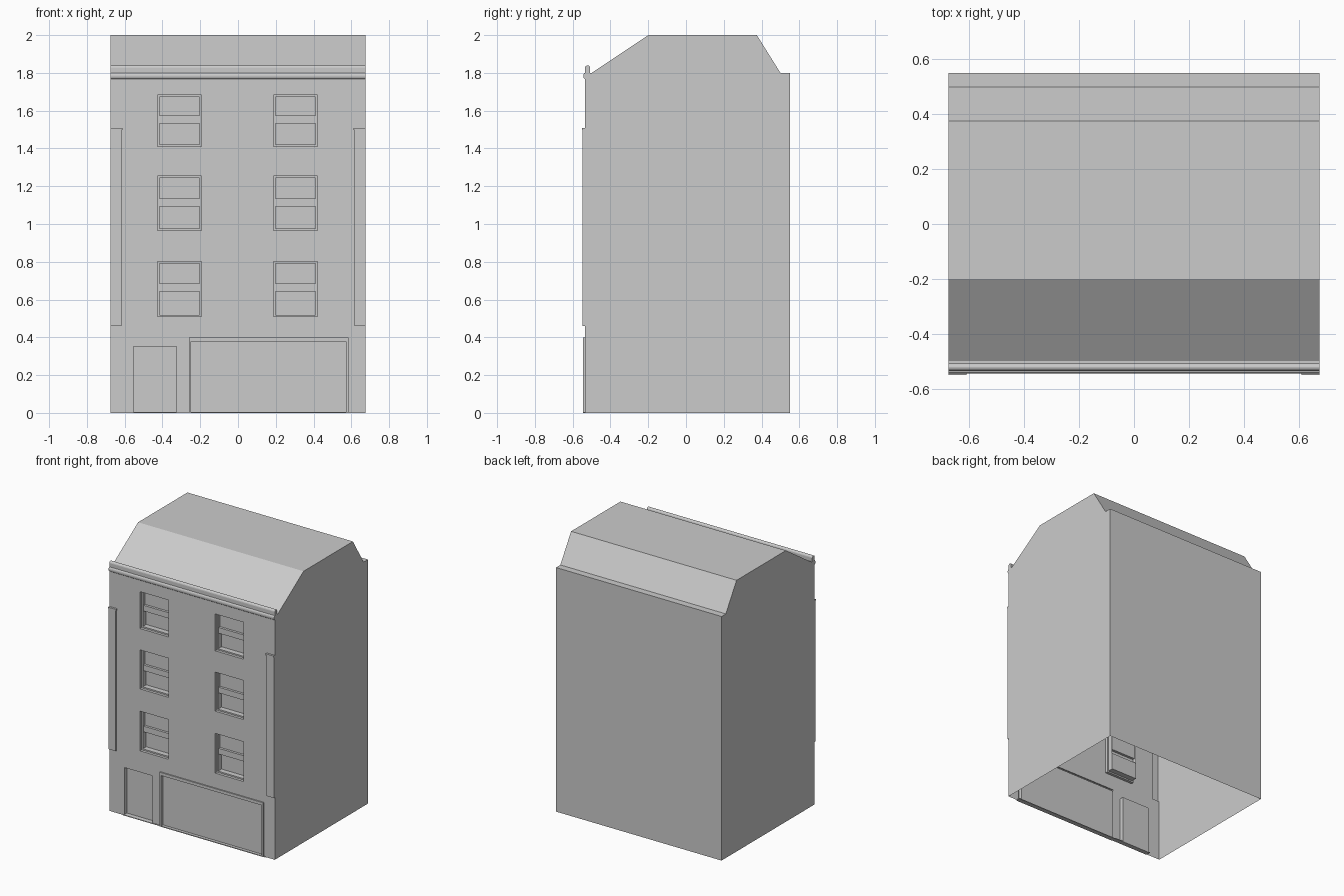
import bpy, bmesh, math

if "Cube" in bpy.data.objects:
    bpy.data.objects.remove(bpy.data.objects["Cube"])

W = 0.675        # half width
FRONT = -0.535   # front wall plane
BACK = 0.55
EAVE = 1.8


def finish(name, bm):
    bmesh.ops.remove_doubles(bm, verts=bm.verts, dist=1e-5)
    me = bpy.data.meshes.new(name)
    bm.to_mesh(me)
    bm.free()
    ob = bpy.data.objects.new(name, me)
    bpy.context.collection.objects.link(ob)
    return ob


def face(bm, pts):
    return bm.faces.new([bm.verts.new(p) for p in pts])


def strip(bm, profile, x0, x1):
    # sweep a (y, z) profile along x
    for (ya, za), (yb, zb) in zip(profile, profile[1:]):
        face(bm, [(x0, ya, za), (x1, ya, za), (x1, yb, zb), (x0, yb, zb)])


def ring(rect, side, bottom, top, y):
    x0, x1, z0, z1 = rect
    return [(x0 + side, y, z0 + bottom), (x1 - side, y, z0 + bottom),
            (x1 - side, y, z1 - top), (x0 + side, y, z1 - top)]


def stepped(bm, rect, steps, fill=True):
    # nested frames, each step = (side inset, bottom inset, top inset, y)
    rings = [ring(rect, *s) for s in steps]
    for a, b in zip(rings, rings[1:]):
        for i in range(4):
            j = (i + 1) % 4
            if (a[i], a[j]) != (b[i], b[j]):
                face(bm, [a[i], a[j], b[j], b[i]])
    if fill:
        face(bm, rings[-1])
    return rings[-1]


# Openings in the front wall
columns = [(-0.426, -0.193), (0.188, 0.421)]
rows = [(0.509, 0.802, 0.642), (0.966, 1.254, 1.093), (1.411, 1.683, 1.533)]
windows = [((x0, x1, z0, z1), rail) for x0, x1 in columns for z0, z1, rail in rows]
door = (-0.553, -0.325, 0.0, 0.352)
shop = (-0.26, 0.585, 0.0, 0.40)
pilasters = [(-W, -0.616, 0.46, 1.5), (0.616, W, 0.46, 1.5)]
holes = [w[0] for w in windows] + [door, shop] + pilasters

# Front wall: grid of faces that leaves the openings out
bm = bmesh.new()
xs = sorted({-W, W} | {v for h in holes for v in h[:2]})
zs = sorted({0.0, EAVE} | {v for h in holes for v in h[2:]})
for xa, xb in zip(xs, xs[1:]):
    for za, zb in zip(zs, zs[1:]):
        cx, cz = (xa + xb) / 2, (za + zb) / 2
        if not any(h[0] < cx < h[1] and h[2] < cz < h[3] for h in holes):
            face(bm, [(xa, FRONT, za), (xb, FRONT, za), (xb, FRONT, zb), (xa, FRONT, zb)])
bmesh.ops.remove_doubles(bm, verts=bm.verts, dist=1e-5)
bmesh.ops.dissolve_limit(bm, angle_limit=0.01, verts=bm.verts, edges=bm.edges)
finish("front_wall", bm)

# Side walls, back wall and roof, open underneath
outline = [(FRONT, EAVE), (-0.5, EAVE), (-0.2, 2.0), (0.375, 2.0),
           (0.5, EAVE), (BACK, EAVE), (BACK, 0.0)]
bm = bmesh.new()
strip(bm, outline, -W, W)
for s in (-1, 1):
    pts = [(s * W, y, z) for y, z in [(FRONT, 0.0)] + outline]
    face(bm, pts if s < 0 else pts[::-1])
shell = finish("walls_and_roof", bm)

# Sash windows: recessed reveal, upper sash, meeting rail, lower sash
for n, (rect, rail) in enumerate(windows):
    bm = bmesh.new()
    i = 0.01
    end = stepped(bm, rect, [(0, 0, 0, FRONT), (0, 0, 0, -0.515),
                             (i, i, i, -0.515), (i, i, i, -0.475)], fill=False)
    x0, x1, z0, z1 = end[0][0], end[1][0], end[0][2], end[2][2]
    lower, upper, out = -0.475, -0.49, -0.508
    strip(bm, [(lower, z0), (lower, rail), (out, rail), (out, rail + 0.042),
               (upper, rail + 0.042), (upper, z1)], x0, x1)
    finish(f"window_{n + 1}", bm)

# Door recess
bm = bmesh.new()
stepped(bm, door, [(0, 0, 0, FRONT), (0, 0, 0, -0.505)])
finish("door", bm)

# Shopfront with raised surround
bm = bmesh.new()
stepped(bm, shop, [(0, 0, 0, FRONT), (0, 0, 0, -0.544),
                   (0.012, 0, 0.022, -0.544), (0.012, 0, 0.022, -0.52)])
finish("shopfront", bm)


def box(name, x0, x1, y0, y1, z0, z1):
    bm = bmesh.new()
    bmesh.ops.create_cube(bm, size=1)
    for v in bm.verts:
        v.co = ((x0 + x1) / 2 + v.co.x * (x1 - x0), (y0 + y1) / 2 + v.co.y * (y1 - y0),
                (z0 + z1) / 2 + v.co.z * (z1 - z0))
    return finish(name, bm)


# Thresholds
box("door_step", -0.565, -0.26, -0.54, -0.505, 0.0, 0.005)
box("shop_sill", -0.26, 0.6, -0.542, -0.51, 0.0, 0.005)

# Pilasters pushed out of the wall, each with a thin cap
for side, rect in zip(("left", "right"), pilasters):
    bm = bmesh.new()
    stepped(bm, rect, [(0, 0, 0, FRONT), (0, 0, 0, -0.547)])
    finish(f"{side}_pilaster", bm)
    x0, x1 = (-W, -0.611) if side == "left" else (0.611, W)
    box(f"{side}_pilaster_cap", x0, x1, -0.55, FRONT, 1.497, 1.508)


def moulding(name, profile):
    bm = bmesh.new()
    strip(bm, profile + profile[:1], -W, W)
    for s in (-1, 1):
        face(bm, [(s * W, y, z) for y, z in profile])
    bmesh.ops.remove_doubles(bm, verts=bm.verts, dist=1e-5)
    bmesh.ops.recalc_face_normals(bm, faces=bm.faces)
    return finish(name, bm)


# Parapet with a rounded top and half-round string course below it
arc = [math.pi * k / 8 for k in range(9)]
moulding("parapet", [(-0.535, EAVE - 0.005)]
         + [(-0.521 - 0.014 * math.cos(a), 1.826 + 0.014 * math.sin(a)) for a in arc]
         + [(-0.507, EAVE - 0.005)])
moulding("string_course", [(FRONT - 0.009 * math.sin(a), 1.784 - 0.016 * math.cos(a))
                           for a in arc])
